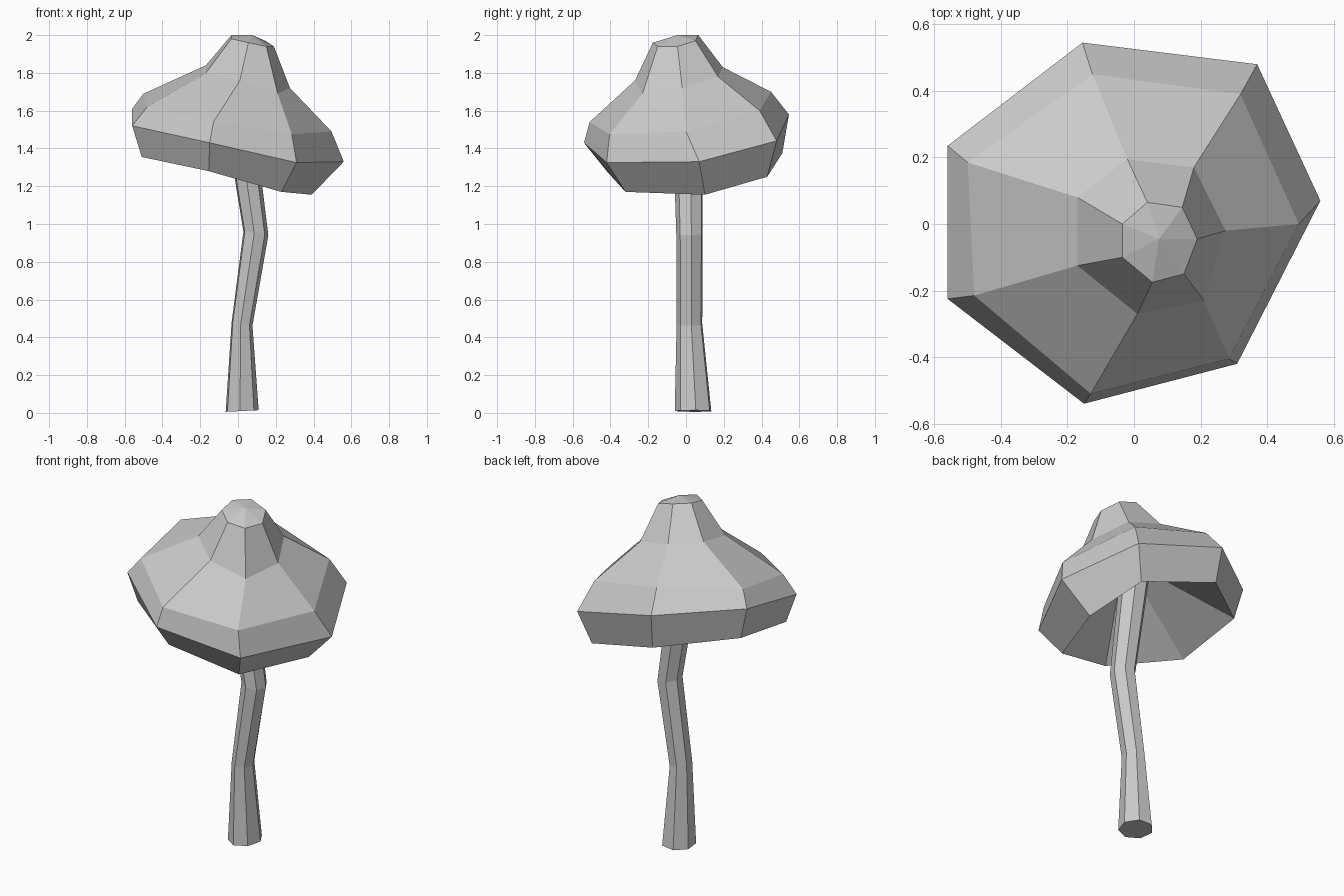
import bpy
import bmesh
from math import cos, sin, tau

SIDES = 7

default_cube = bpy.data.objects.get("Cube")
if default_cube:
    bpy.data.objects.remove(default_cube, do_unlink=True)


def make_material(name, colour):
    material = bpy.data.materials.new(name)
    material.use_nodes = True
    material.diffuse_color = colour
    shader = material.node_tree.nodes["Principled BSDF"]
    shader.inputs["Base Color"].default_value = colour
    return material


def loft(name, rings, material, start_apex=None, end_apex=None):
    """Bridge successive rings, closing each end with a fan or a flat face."""
    bm = bmesh.new()
    loops = [[bm.verts.new(point) for point in ring] for ring in rings]

    for lower, upper in zip(loops, loops[1:]):
        for i in range(len(lower)):
            j = (i + 1) % len(lower)
            bm.faces.new((lower[i], lower[j], upper[j], upper[i]))

    for loop, apex in ((loops[0], start_apex), (loops[-1], end_apex)):
        if apex is None:
            bm.faces.new(loop)
            continue
        tip = bm.verts.new(apex)
        for i in range(len(loop)):
            bm.faces.new((loop[i], loop[(i + 1) % len(loop)], tip))

    bmesh.ops.recalc_face_normals(bm, faces=bm.faces[:])
    mesh = bpy.data.meshes.new(name)
    bm.to_mesh(mesh)
    bm.free()
    mesh.materials.append(material)
    part = bpy.data.objects.new(name, mesh)
    bpy.context.collection.objects.link(part)
    return part


def stem_ring(x, y, z, radius_x, radius_y, tilt):
    """Seven-sided stem section, tilted a little along x."""
    ring = []
    for i in range(SIDES):
        angle = 0.12 + tau * i / SIDES
        dx = radius_x * cos(angle)
        ring.append((x + dx, y + radius_y * sin(angle), z - tilt * dx))
    return ring


grey = make_material("light_grey", (0.6, 0.6, 0.6, 1.0))

# Crooked stem, running up into the hollow of the cap
stem_sections = [
    (0.02, 0.04, 0.01, 0.09, 0.10, -0.05),
    (0.02, 0.02, 0.47, 0.057, 0.07, 0.15),
    (0.093, 0.02, 0.95, 0.068, 0.072, 0.15),
    (0.0, 0.01, 1.6, 0.08, 0.083, 0.0),
]
loft("stem", [stem_ring(*section) for section in stem_sections], grey)

# Lopsided cap: rim, widest ring, shoulder, neck and crown
rim = [(-.14, .51, 1.375), (.31, .43, 1.25), (.39, .10, 1.155), (.23, -.32, 1.17),
       (-.155, -.42, 1.28), (-.51, -.20, 1.355), (-.51, .22, 1.42)]
widest = [(-.155, .545, 1.58), (.37, .48, 1.44), (.56, .07, 1.33), (.31, -.42, 1.325),
          (-.15, -.54, 1.43), (-.56, -.225, 1.52), (-.56, .235, 1.61)]
shoulder = [(-.125, .45, 1.70), (.32, .39, 1.6), (.495, 0, 1.49), (.285, -.405, 1.475),
            (-.13, -.51, 1.54), (-.48, -.215, 1.62), (-.5, .185, 1.69)]
neck = [(-.02, .195, 1.83), (.18, .17, 1.78), (.275, -.02, 1.72), (.21, -.23, 1.69),
        (.01, -.27, 1.76), (-.17, -.125, 1.80), (-.17, .08, 1.84)]
crown = [(.04, .065, 2), (.145, .05, 1.97), (.19, -.045, 1.94), (.15, -.15, 1.94),
         (.055, -.175, 1.96), (-.035, -.10, 1.98), (-.035, 0, 2)]
loft("cap", [rim, widest, shoulder, neck, crown], grey,
     start_apex=(0.07, 0, 1.67), end_apex=(0.075, -0.045, 2))
